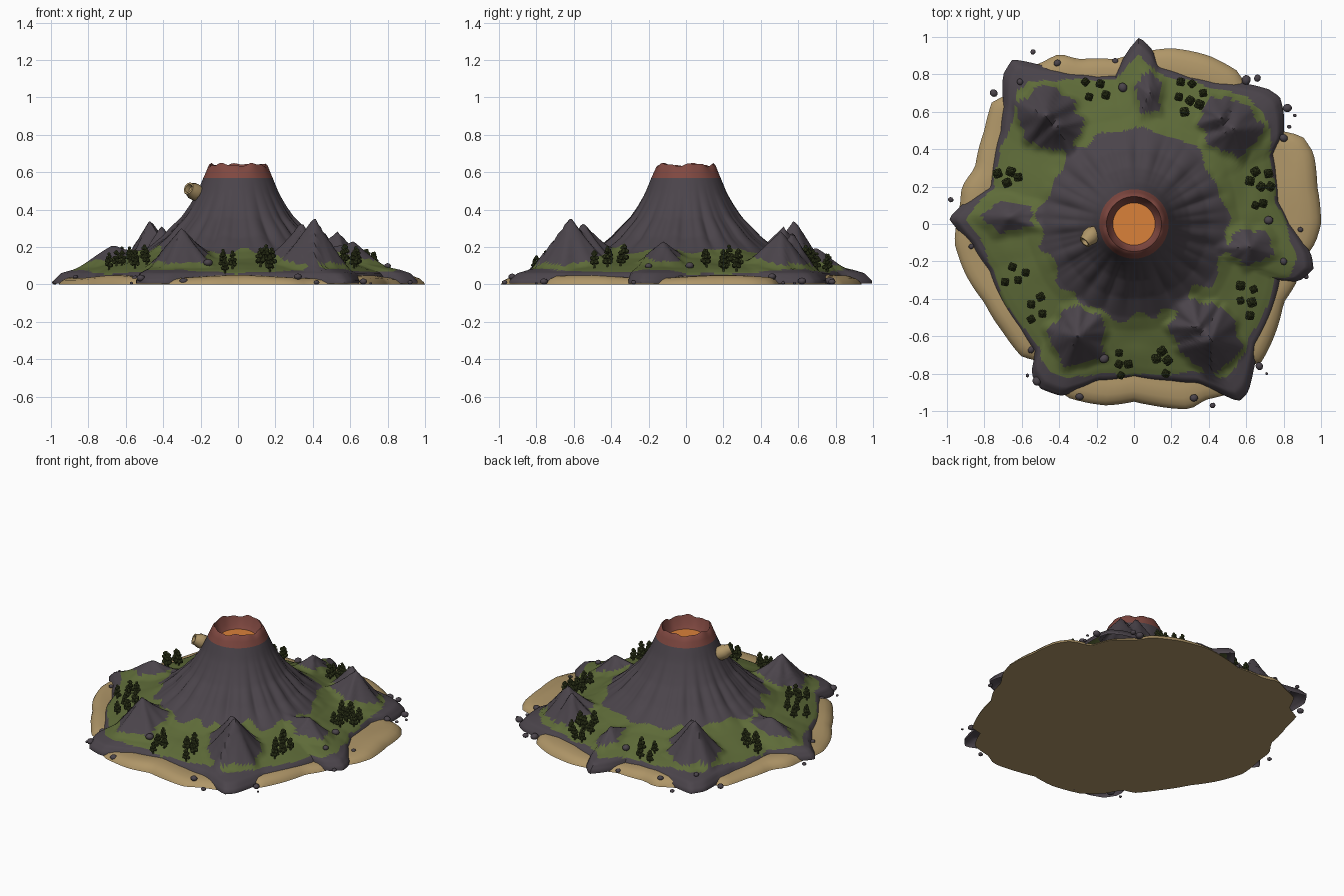
import bpy, bmesh, math, random
from math import sin, cos, pi, atan2, hypot
from mathutils import Vector, Matrix, noise

if "Cube" in bpy.data.objects:
    bpy.data.objects.remove(bpy.data.objects["Cube"])

random.seed(4)
TAU = 2 * pi


def material(name, rgb):
    m = bpy.data.materials.new(name)
    m.diffuse_color = (*rgb, 1)
    m.use_nodes = True
    m.node_tree.nodes["Principled BSDF"].inputs["Base Color"].default_value = m.diffuse_color
    return m


ROCK = material("dark rock", (0.070, 0.058, 0.070))
GRASS = material("grass green", (0.112, 0.147, 0.040))
SAND = material("sand", (0.430, 0.305, 0.138))
RIM = material("crater red", (0.215, 0.065, 0.052))
LAVA = material("lava orange", (0.700, 0.220, 0.042))
LEAF = material("tree green", (0.050, 0.064, 0.018))


def finish(bm, name, mats, smooth=None):
    bmesh.ops.recalc_face_normals(bm, faces=bm.faces[:])
    me = bpy.data.meshes.new(name)
    bm.to_mesh(me)
    bm.free()
    for m in mats:
        me.materials.append(m)
    ob = bpy.data.objects.new(name, me)
    bpy.context.collection.objects.link(ob)
    if smooth:
        bpy.ops.object.select_all(action='DESELECT')
        ob.select_set(True)
        bpy.context.view_layer.objects.active = ob
        bpy.ops.object.shade_smooth_by_angle(angle=math.radians(smooth))
    return ob


def lerp(table, x):
    for (x0, y0), (x1, y1) in zip(table, table[1:]):
        if x <= x1:
            return y0 + (y1 - y0) * max(0, (x - x0) / (x1 - x0))
    return table[-1][1]


def outline(points):
    # radius as a function of angle, from shoreline points
    t = sorted((atan2(y, x) % TAU, hypot(x, y)) for x, y in points)
    t = [(t[-1][0] - TAU, t[-1][1])] + t + [(t[0][0] + TAU, t[0][1])]
    return lambda a: lerp(t, a % TAU)


LAND = outline([
    (.84, 0), (.95, -.17), (.96, -.24), (.88, -.31), (.79, -.30), (.77, -.4), (.74, -.5),
    (.66, -.66), (.64, -.78), (.61, -.9), (.56, -.95), (.45, -.9), (.35, -.86), (.2, -.85),
    (0, -.83), (-.2, -.85), (-.33, -.9), (-.39, -.92), (-.5, -.88), (-.55, -.8), (-.53, -.7),
    (-.62, -.57), (-.7, -.45), (-.78, -.25), (-.88, -.1), (-.99, .03), (-.9, .12), (-.78, .2),
    (-.76, .35), (-.72, .5), (-.7, .65), (-.7, .8), (-.65, .88), (-.5, .85), (-.35, .82),
    (-.2, .8), (-.1, .8), (-.03, .93), (.03, 1), (.1, .93), (.13, .85), (.3, .8), (.45, .77),
    (.6, .75), (.72, .72), (.78, .68), (.8, .6), (.8, .48), (.75, .38), (.77, .25), (.78, .12)])
BEACH = outline([
    (1, 0), (.98, .2), (.96, .38), (.9, .47), (.77, .5), (.72, .64), (.6, .74), (.55, .82),
    (.4, .9), (.2, .94), (.05, .92), (-.1, .88), (-.3, .88), (-.4, .91), (-.5, .86), (-.6, .82),
    (-.66, .7), (-.76, .65), (-.8, .5), (-.85, .3), (-.92, .2), (-.93, .1), (-.95, 0),
    (-.96, -.1), (-.9, -.27), (-.8, -.42), (-.7, -.58), (-.6, -.71), (-.52, -.73), (-.46, -.84),
    (-.35, -.93), (-.15, -.97), (0, -.95), (.1, -.97), (.3, -.99), (.38, -.94), (.53, -.9),
    (.6, -.76), (.68, -.74), (.75, -.6), (.8, -.42), (.87, -.31), (.9, -.2), (.97, -.1)])

# volcano and island slope, radius to height (beyond 0.5 the radius is stretched to the shore)
SLOPE = [(.1, .545), (.13, .585), (.147, .64), (.158, .632), (.185, .57), (.22, .485), (.26, .415),
         (.3, .355), (.4, .25), (.5, .175), (.6, .14), (.7, .12), (.8, .1), (.9, .078),
         (.96, .06), (1, .02)]
# side peaks: x, y, height above ground, half widths
HILLS = [(.41, -.62, .25, .18, .20), (.34, -.55, .20, .17, .17), (-.30, -.60, .18, .18, .19),
         (-.47, .58, .23, .18, .18), (-.41, .52, .18, .16, .16), (.53, .51, .17, .18, .17),
         (.46, .57, .17, .13, .14), (.62, -.12, .10, .17, .13), (-.67, .04, .085, .20, .12),
         (.08, .70, .09, .10, .16)]


def hill(x, y):
    best = 0
    for k, (hx, hy, h, rx, ry) in enumerate(HILLS):
        u, v = (x - hx) / rx, (y - hy) / ry
        a = atan2(v, u)
        d = hypot(u, v) * (1 + .09 * sin(5 * a + k) + .05 * sin(9 * a + 2 * k))
        if d < 1:
            best = max(best, h * (1 - d) ** 1.25)
    return best


def height(x, y):
    r, a = hypot(x, y), atan2(y, x)
    q = r if r < .5 else .5 + .5 * (r - .5) / (LAND(a) - .5)
    z = lerp(SLOPE, q)
    gully = abs(sin(8.5 * a + .6 * sin(3 * a))) + .6 * abs(sin(14 * a + 1 + sin(2 * a))) - .9
    z += .022 * gully * max(0, 1 - abs(r - .37) / .18)
    z += .007 * (sin(5 * a) + .6 * sin(11 * a + 1)) * max(0, 1 - abs(r - .15) / .03)
    z += .012 * noise.noise(Vector((x * 6, y * 6, 2))) * max(0, 1 - abs(q - .72) / .25)
    return z + hill(x, y)


def ground_colour(c):
    r, a = hypot(c.x, c.y), atan2(c.y, c.x)
    edge = LAND(a)
    n = noise.noise(Vector((c.x * 8, c.y * 8, 5)))
    if r < .186:
        return 2
    inner = .505 + .05 * n + .015 * sin(17 * a)
    shore = edge - .025 - .42 * max(0, edge - .82) + .025 * n
    return 1 if inner < r < shore and hill(c.x, c.y) < .022 else 0


def rings(bm, n, loops):
    # bridge a list of vertex loops
    for lo, hi in zip(loops, loops[1:]):
        for i in range(n):
            j = (i + 1) % n
            bm.faces.new((lo[i], lo[j], hi[j], hi[i]))


# island with volcano
N = 256
bm = bmesh.new()
radii = [.1, .115, .13, .147, .158, .17, .185]
loops = []
for k in range(len(radii) + 64):
    loop = []
    for i in range(N):
        a = TAU * i / N
        r = radii[k] if k < 7 else .185 + (LAND(a) - .185) * (k - 6) / 64
        x, y = r * cos(a), r * sin(a)
        loop.append(bm.verts.new((x, y, height(x, y))))
    loops.append(loop)
loops.append([bm.verts.new((v.co.x, v.co.y, .004)) for v in loops[-1]])
rings(bm, N, loops)
for f in bm.faces:
    f.material_index = ground_colour(f.calc_center_median())
finish(bm, "volcano_island", [ROCK, GRASS, RIM], 50)

# lava pool
bm = bmesh.new()
bmesh.ops.create_circle(bm, cap_ends=True, segments=40, radius=.118,
                        matrix=Matrix.Translation((0, 0, .562)))
finish(bm, "lava_pool", [LAVA])

# sand base and beaches
M = 160
bm = bmesh.new()
loops = []
for q, z in [(.75, .03), (.88, .042), (.94, .04), (.975, .028), (.993, .012), (1, 0)]:
    loops.append([bm.verts.new((q * BEACH(a) * cos(a), q * BEACH(a) * sin(a),
                                z * (1 + .2 * sin(7 * a)))) for a in (TAU * i / M for i in range(M))])
rings(bm, M, loops)
bm.faces.new(loops[0])
bm.faces.new(loops[-1])
finish(bm, "sand_base", [SAND], 50)

# trees: tiers of leaf clumps
TREES = [(-.26, .76), (-.24, .68), (-.18, .75), (-.15, .69), (.25, .76), (.31, .75), (.24, .68),
         (.30, .66), (.37, .70), (.27, .60), (.35, .64), (-.73, .27), (-.66, .28), (-.68, .22),
         (-.62, .25), (.65, .28), (.62, .23), (.72, .27), (.68, .20), (.73, .20), (.65, .10),
         (.69, .11), (.57, -.33), (.64, -.35), (.57, -.41), (.63, -.42), (.62, -.49), (.12, -.72),
         (.15, -.68), (.18, -.73), (.17, -.80), (-.08, -.69), (-.03, -.75), (-.08, -.75),
         (-.07, -.81), (-.65, -.23), (-.69, -.31), (-.62, -.30), (-.58, -.26), (-.50, -.39),
         (-.55, -.43), (-.49, -.48), (-.55, -.51)]
bm = bmesh.new()
for x, y in TREES:
    s, turn = random.uniform(.85, 1.15), random.uniform(0, TAU)
    base = Matrix.Translation((x, y, height(x, y) - .005)) @ Matrix.Rotation(turn, 4, 'Z') @ Matrix.Scale(s, 4)
    bmesh.ops.create_cone(bm, cap_ends=True, segments=6, radius1=.006, radius2=.004, depth=.06,
                          matrix=base @ Matrix.Translation((0, 0, .03)))
    for count, off, z, rad in [(4, .015, .032, .013), (4, .013, .055, .012), (3, .008, .076, .011),
                               (1, 0, .09, .010)]:
        for i in range(count):
            a = TAU * i / count + z * 30
            bmesh.ops.create_icosphere(bm, subdivisions=1, radius=rad, matrix=base @ Matrix.Translation(
                (off * cos(a), off * sin(a), z + random.uniform(-.005, .005))))
finish(bm, "trees", [LEAF])

# boulders along the shore
STONES = [(-.54, .92, .015), (-.41, .86, .02), (-.1, .87, .018), (-.75, .7, .022), (.6, .77, .027),
          (.66, .78, .02), (.82, .62, .025), (.83, .52, .012), (.86, .58, .01), (.8, .46, .023),
          (-.98, .13, .015), (-.87, -.12, .015), (.89, -.03, .015), (.92, -.28, .015),
          (.67, -.76, .022), (.71, -.8, .008), (.42, -.97, .016), (.32, -.93, .022),
          (-.29, -.92, .024), (-.52, -.84, .025), (-.57, -.81, .01), (-.55, -.67, .022),
          (-.06, .73, .026), (.72, .02, .025), (-.16, -.72, .026), (-.61, .76, .018), (.8, -.2, .02)]
bm = bmesh.new()
for x, y, rad in STONES:
    a, r = atan2(y, x), hypot(x, y)
    z = height(x, y) if r < LAND(a) else .035 if r < BEACH(a) * .97 else rad * .4
    bmesh.ops.create_icosphere(bm, subdivisions=2, radius=rad, matrix=Matrix.Translation((x, y, z + rad * .3))
                               @ Matrix.Rotation(a * 5, 4, 'Z') @ Matrix.Diagonal((1, .9, .75, 1)))
finish(bm, "boulders", [ROCK], 40)

# hollow sand-coloured pod on the upper slope
bm = bmesh.new()
loops = []
for z, r in [(-.05, .028), (-.025, .044), (.01, .046), (.035, .036), (.05, .034), (.05, .024), (.025, .02)]:
    loops.append([bm.verts.new((r * cos(TAU * i / 12), r * sin(TAU * i / 12), z)) for i in range(12)])
rings(bm, 12, loops)
bm.faces.new(loops[0])
bm.faces.new(loops[-1])
pod = finish(bm, "slope_pod", [SAND], 35)
pod.rotation_euler = Vector((-.6, -.6, .35)).to_track_quat('Z', 'Y').to_euler()
pod.location = (-.232, -.065, .495)
